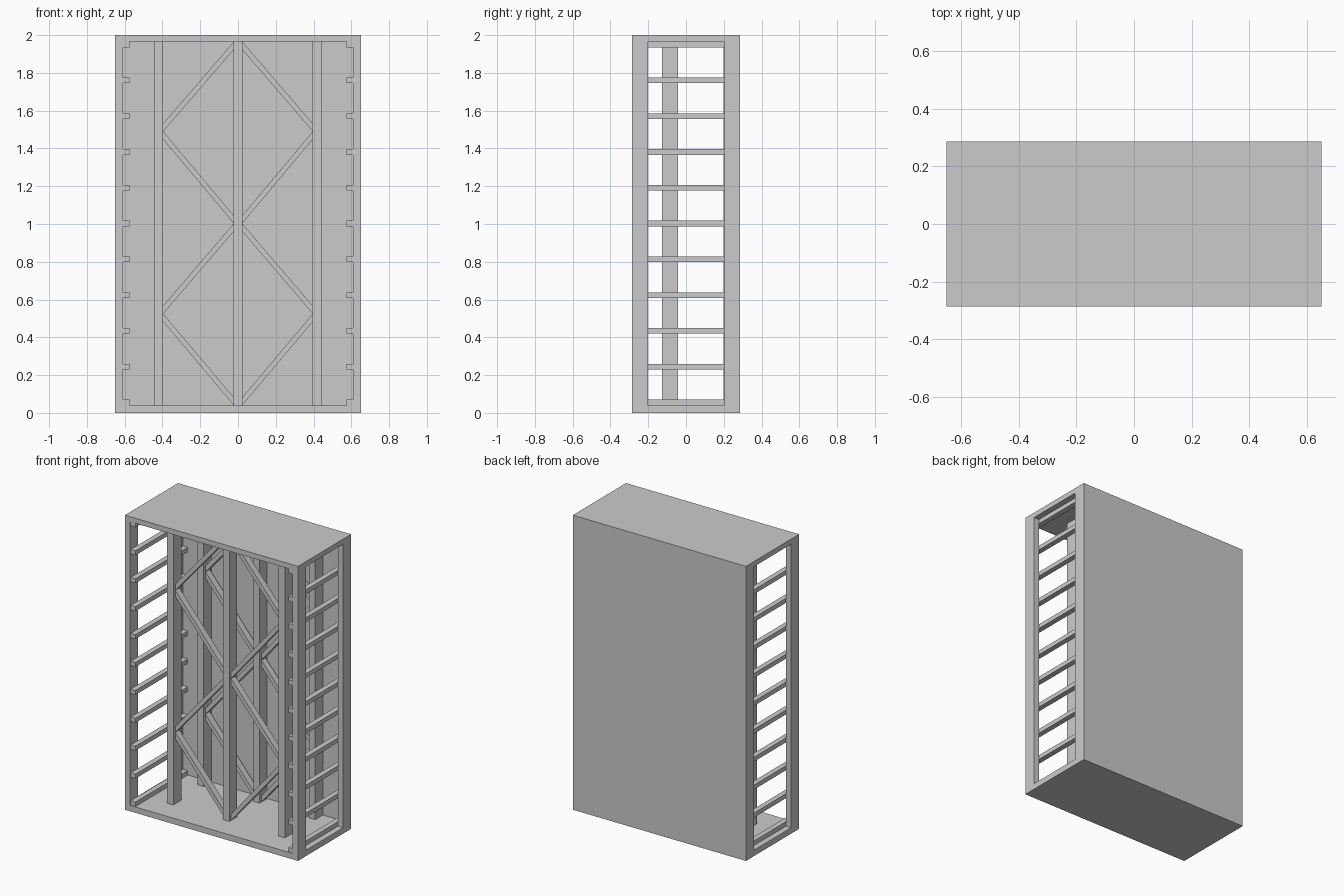
import bpy, bmesh

if "Cube" in bpy.data.objects:
    bpy.data.objects.remove(bpy.data.objects["Cube"])

W, D = 0.65, 0.285          # half width, half depth
Z0, Z1 = 0.04, 1.965        # inner floor and ceiling heights


def prism(name, profile, y0, y1):
    """Extrude an x/z profile from y0 to y1."""
    bm = bmesh.new()
    face = bm.faces.new([bm.verts.new((x, y0, z)) for x, z in profile])
    out = bmesh.ops.extrude_face_region(bm, geom=[face])
    verts = [g for g in out["geom"] if isinstance(g, bmesh.types.BMVert)]
    bmesh.ops.translate(bm, verts=verts, vec=(0, y1 - y0, 0))
    bmesh.ops.recalc_face_normals(bm, faces=bm.faces)
    mesh = bpy.data.meshes.new(name)
    bm.to_mesh(mesh)
    bm.free()
    ob = bpy.data.objects.new(name, mesh)
    bpy.context.collection.objects.link(ob)
    return ob


def box(name, x0, x1, y0, y1, z0, z1):
    return prism(name, [(x0, z0), (x1, z0), (x1, z1), (x0, z1)], y0, y1)


# Outer shell: floor, top and thin closed back
box("floor_panel", -W, W, -D, D, 0, Z0)
box("top_panel", -W, W, -D, D, Z1, 2)
box("back_panel", -W + 0.04, W - 0.04, D - 0.005, D, Z0, Z1)

for s, side in ((-1, "left"), (1, "right")):
    xa, xb = sorted((s * 0.61, s * W))
    # Corner posts framing the open side
    box(f"{side}_front_corner_post", xa, xb, -D, -0.2, Z0, Z1)
    box(f"{side}_back_corner_post", xa, xb, 0.2, D, Z0, Z1)
    # Ladder of rungs on the inside of the corner posts
    xa, xb = sorted((s * 0.574, s * 0.61))
    for i in range(11):
        z = 0.055 + i * 0.1895
        box(f"{side}_rung_{i + 1}", xa, xb, -0.28, 0.28, z - 0.015, z + 0.015)

# Two braced frames: one in the middle, one against the back
for label, y0 in (("middle", -0.127), ("back", 0.198)):
    y1 = y0 + 0.085
    for part, x in (("left", -0.42), ("centre", 0), ("right", 0.418)):
        box(f"{label}_{part}_upright", x - 0.0235, x + 0.0235, y0, y1, Z0, Z1)
    # Diagonal braces zigzagging between centre and outer uprights
    h = 0.042
    for s, side in ((-1, "left"), (1, "right")):
        xi, xo = s * 0.0225, s * 0.396
        # lower edge heights at the centre and at the outer upright
        for i, (zc, zo) in enumerate(((0.04, 0.525 - h), (1.003 - h, 0.525),
                                      (1.003, 1.49 - h), (Z1 - h, 1.49))):
            prism(f"{label}_{side}_brace_{i + 1}",
                  [(xi, zc), (xo, zo), (xo, zo + h), (xi, zc + h)],
                  y0 + 0.02, y1 - 0.02)
